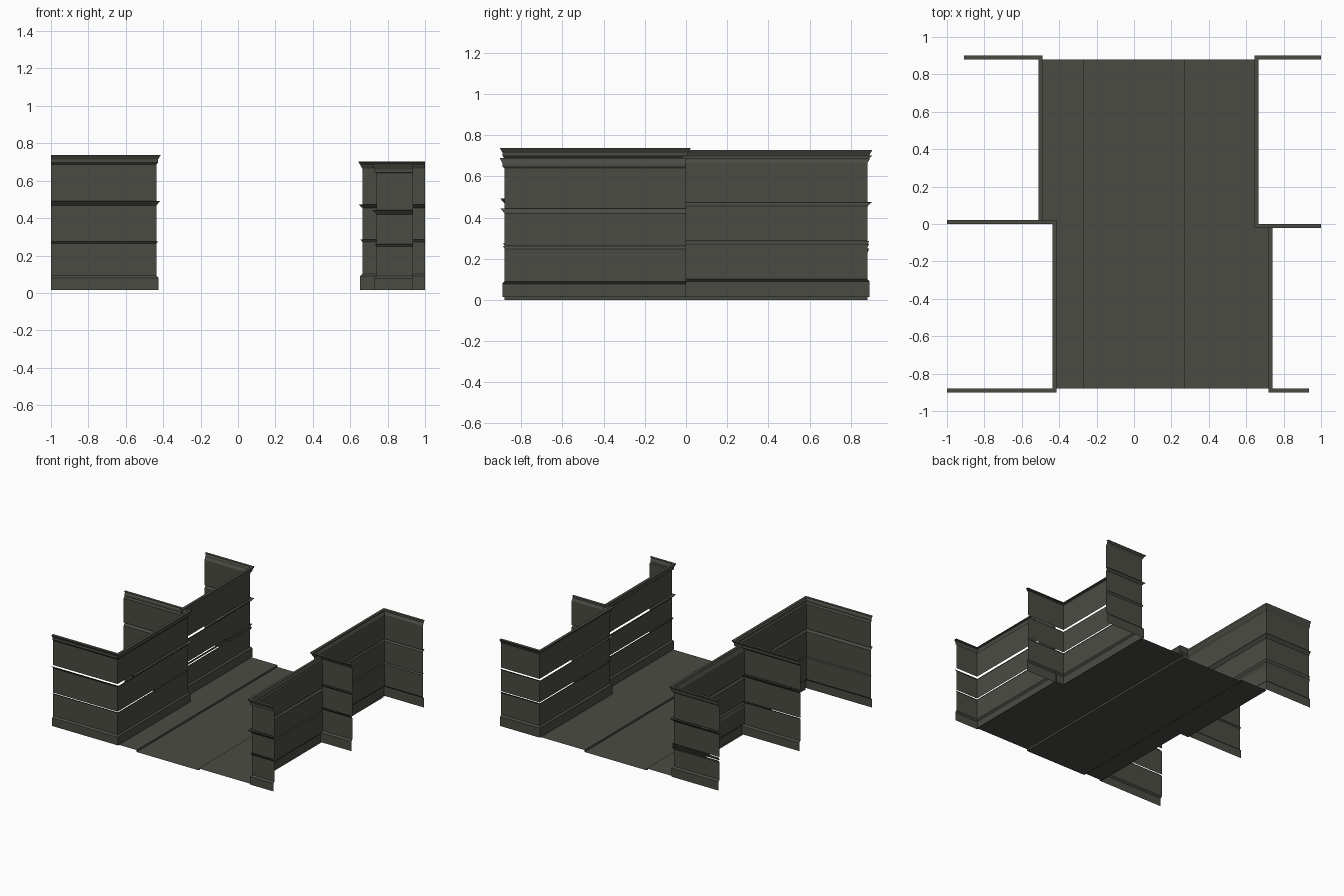
import bpy, bmesh
from mathutils import Vector

if "Cube" in bpy.data.objects:
    bpy.data.objects.remove(bpy.data.objects["Cube"])

stone = bpy.data.materials.new("dark olive stone")
stone.diffuse_color = (0.07, 0.071, 0.058, 1)
stone.use_nodes = True
stone.node_tree.nodes["Principled BSDF"].inputs["Base Color"].default_value = stone.diffuse_color


def finish(name, bm):
    bmesh.ops.remove_doubles(bm, verts=bm.verts, dist=1e-5)
    me = bpy.data.meshes.new(name)
    bm.to_mesh(me)
    bm.free()
    me.materials.append(stone)
    ob = bpy.data.objects.new(name, me)
    bpy.context.collection.objects.link(ob)


def sweep(name, path, strips):
    """Sweep open profile strips of (outward, z) along a mitred plan path; outward is to the right."""
    pts = [Vector(p) for p in path]
    normals = []
    for a, b in zip(pts, pts[1:]):
        d = (b - a).normalized()
        normals.append(Vector((d.y, -d.x)))
    miters = [normals[0]] + [a + b for a, b in zip(normals, normals[1:])] + [normals[-1]]
    bm = bmesh.new()
    for strip in strips:
        rings = []
        for p, m in zip(pts, miters):
            rings.append([bm.verts.new((p.x + m.x * o, p.y + m.y * o, z)) for o, z in strip])
        for r, s in zip(rings, rings[1:]):
            for i in range(len(strip) - 1):
                bm.faces.new((r[i], s[i], s[i + 1], r[i + 1]))
    finish(name, bm)


def facade(name, path, base, courses, cornice):
    # plinth with bevelled top
    sweep(name + "_plinth", path, [[(.012, .015), (.012, base), (0, base + .012)]])
    # flat wall panels, each ending in a flared course open at the top
    strips, z = [], base + .012
    for z0, z1, out in courses:
        strips.append([(0, z), (0, z0), (out, z1)])
        z = z1
    strips.append([(0, z), (0, cornice[0][1])])
    sweep(name + "_wall", path, strips)
    # stepped cornice
    sweep(name + "_cornice", path, [cornice])


facade("left_front_building",
       [(-1, -.88), (-.437, -.88), (-.437, 0), (-1, 0)], .08,
       [(.264, .274, .009), (.468, .492, .022)],
       [(0, .686), (.01, .698), (.01, .714), (.022, .734), (.022, .737), (0, .737)])
facade("left_back_building",
       [(-.51, 0), (-.51, .88), (-.91, .88)], .085,
       [(.228, .25, .01), (.255, .275, .01), (.452, .476, .022)],
       [(0, .675), (.012, .695), (.012, .706), (.022, .724), (.022, .728), (0, .728)])
facade("right_back_building",
       [(1, .88), (.665, .88), (.665, 0), (1, 0)], .09,
       [(.272, .286, .01), (.455, .472, .02)],
       [(0, .664), (.01, .68), (.01, .686), (.022, .699), (.022, .702), (0, .702)])
facade("right_front_building",
       [(.74, 0), (.74, -.88), (.935, -.88)], .078,
       [(.248, .262, .01), (.42, .444, .022)],
       [(0, .64), (.01, .645), (.01, .66), (.022, .685), (.022, .69), (0, .69)])


# street: lowered road, kerbs and pavements
def quads(name, faces):
    bm = bmesh.new()
    for f in faces:
        bm.faces.new([bm.verts.new(v) for v in f])
    finish(name, bm)


def flat(x0, x1, y0, y1, z):
    return [(x0, y0, z), (x1, y0, z), (x1, y1, z), (x0, y1, z)]


E, K, H = .88, .27, .015
quads("road", [flat(-K, K, -E, E, 0)])
quads("left_pavement", [flat(-.437, -K, -E, 0, H), flat(-.51, -K, 0, E, H)])
quads("right_pavement", [flat(K, .74, -E, 0, H), flat(K, .665, 0, E, H)])
quads("left_kerb", [[(-K, -E, 0), (-K, E, 0), (-K, E, H), (-K, -E, H)]])
quads("right_kerb", [[(K, E, 0), (K, -E, 0), (K, -E, H), (K, E, H)]])
